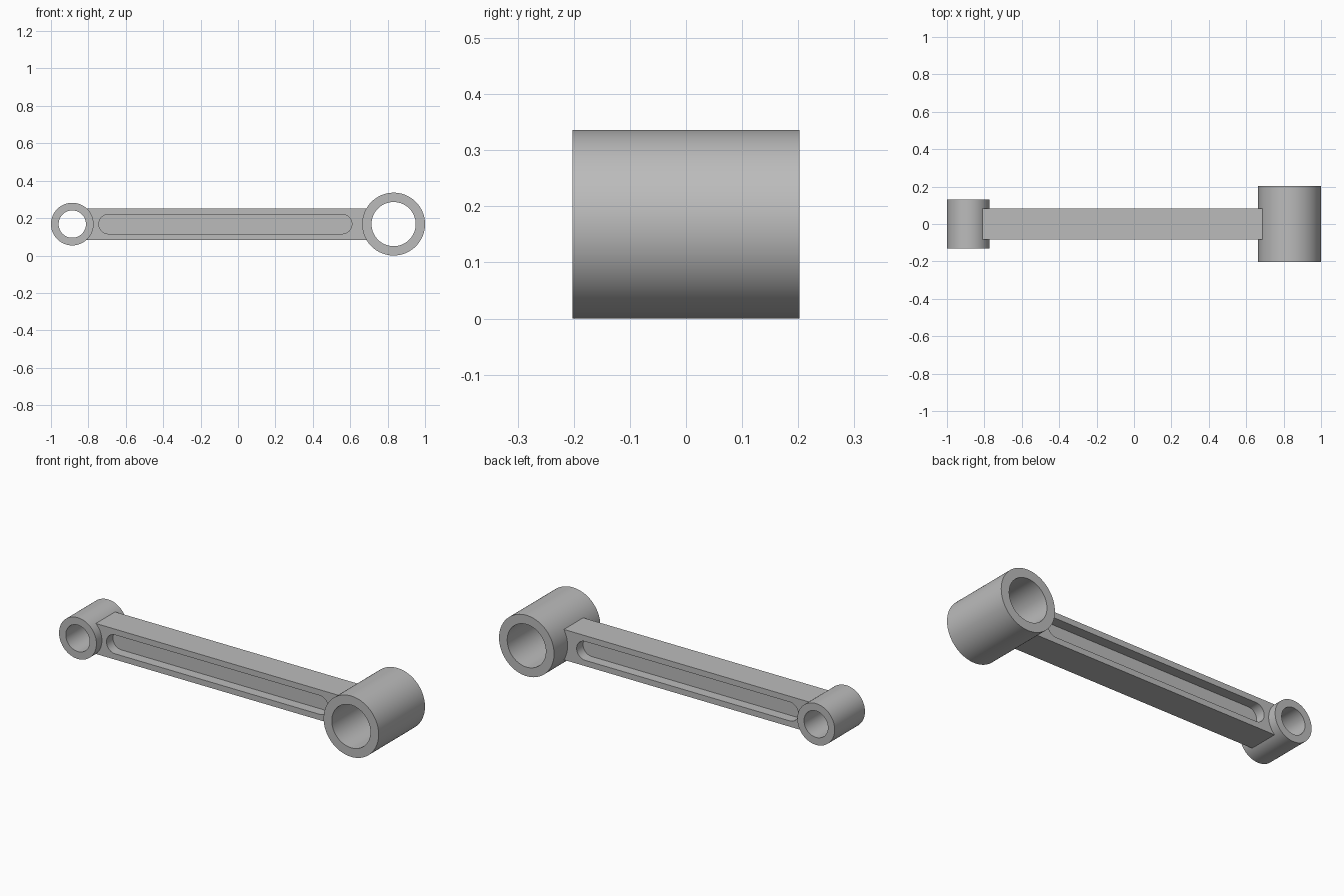
import bpy, bmesh, math
from mathutils import Vector

if "Cube" in bpy.data.objects:
    bpy.data.objects.remove(bpy.data.objects["Cube"], do_unlink=True)

AXIS_Z = 0.168      # common height of both bores
BEAM_HALF = 0.084   # half of the square beam section
SLOT_DEPTH = 0.056

steel = bpy.data.materials.new("steel_grey")
steel.use_nodes = True
grey = (0.5, 0.5, 0.5, 1)
steel.diffuse_color = grey
steel.node_tree.nodes["Principled BSDF"].inputs["Base Color"].default_value = grey


def arc(cx, radius, start, end, steps):
    """Points of an arc in the xz plane, both ends included."""
    return [(cx + radius * math.cos(a), AXIS_Z + radius * math.sin(a))
            for a in (start + (end - start) * i / steps for i in range(steps + 1))]


def finish(name, bm):
    bmesh.ops.recalc_face_normals(bm, faces=bm.faces)
    mesh = bpy.data.meshes.new(name)
    bm.to_mesh(mesh)
    bm.free()
    mesh.materials.append(steel)
    obj = bpy.data.objects.new(name, mesh)
    bpy.context.collection.objects.link(obj)
    return obj


def activate(obj):
    bpy.ops.object.select_all(action="DESELECT")
    obj.select_set(True)
    bpy.context.view_layer.objects.active = obj


def prism(name, outline, y0, y1):
    """Extrude an xz outline from y0 to y1."""
    bm = bmesh.new()
    face = bm.faces.new([bm.verts.new((x, y0, z)) for x, z in outline])
    out = bmesh.ops.extrude_face_region(bm, geom=[face])["geom"]
    verts = [v for v in out if isinstance(v, bmesh.types.BMVert)]
    bmesh.ops.translate(bm, verts=verts, vec=(0, y1 - y0, 0))
    return finish(name, bm)


def sleeve(name, cx, outer, bore, half_width):
    """Spin a rectangular wall section around the bore axis."""
    bm = bmesh.new()
    section = [(bore, -half_width), (outer, -half_width),
               (outer, half_width), (bore, half_width)]
    verts = [bm.verts.new((cx + r, y, AXIS_Z)) for r, y in section]
    edges = [bm.edges.new((verts[i], verts[(i + 1) % 4])) for i in range(4)]
    bmesh.ops.spin(bm, geom=verts + edges, cent=Vector((cx, 0, AXIS_Z)),
                   axis=(0, 1, 0), angle=math.tau, steps=96, use_merge=True)
    bmesh.ops.remove_doubles(bm, verts=bm.verts, dist=0.0001)
    return finish(name, bm)


# Bearing sleeves at both ends
parts = [sleeve("small_end_sleeve", -0.886, 0.114, 0.073, 0.132),
         sleeve("big_end_sleeve", 0.832, 0.168, 0.118, 0.202)]

# Square beam whose ends are buried in the sleeve walls
low, high = AXIS_Z - BEAM_HALF, AXIS_Z + BEAM_HALF
beam = prism("connecting_beam", [(-0.811, low), (0.69, low), (0.69, high), (-0.811, high)],
             -BEAM_HALF, BEAM_HALF)
parts.append(beam)

# Rounded slot recessed into the front and back faces
slot = (arc(0.557, 0.052, -math.pi / 2, math.pi / 2, 24)
        + arc(-0.692, 0.052, math.pi / 2, 1.5 * math.pi, 24))
floor = BEAM_HALF - SLOT_DEPTH
for side in (-1, 1):
    cutter = prism("slot_cutter", slot, side * floor, side * (BEAM_HALF + 0.05))
    cutter.hide_render = True
    cut = beam.modifiers.new("slot", "BOOLEAN")
    cut.operation = "DIFFERENCE"
    cut.solver = "EXACT"
    cut.object = cutter
    activate(beam)
    bpy.ops.object.modifier_apply(modifier=cut.name)
    bpy.data.objects.remove(cutter, do_unlink=True)

for part in parts:
    activate(part)
    bpy.ops.object.shade_smooth_by_angle(angle=math.radians(30))
